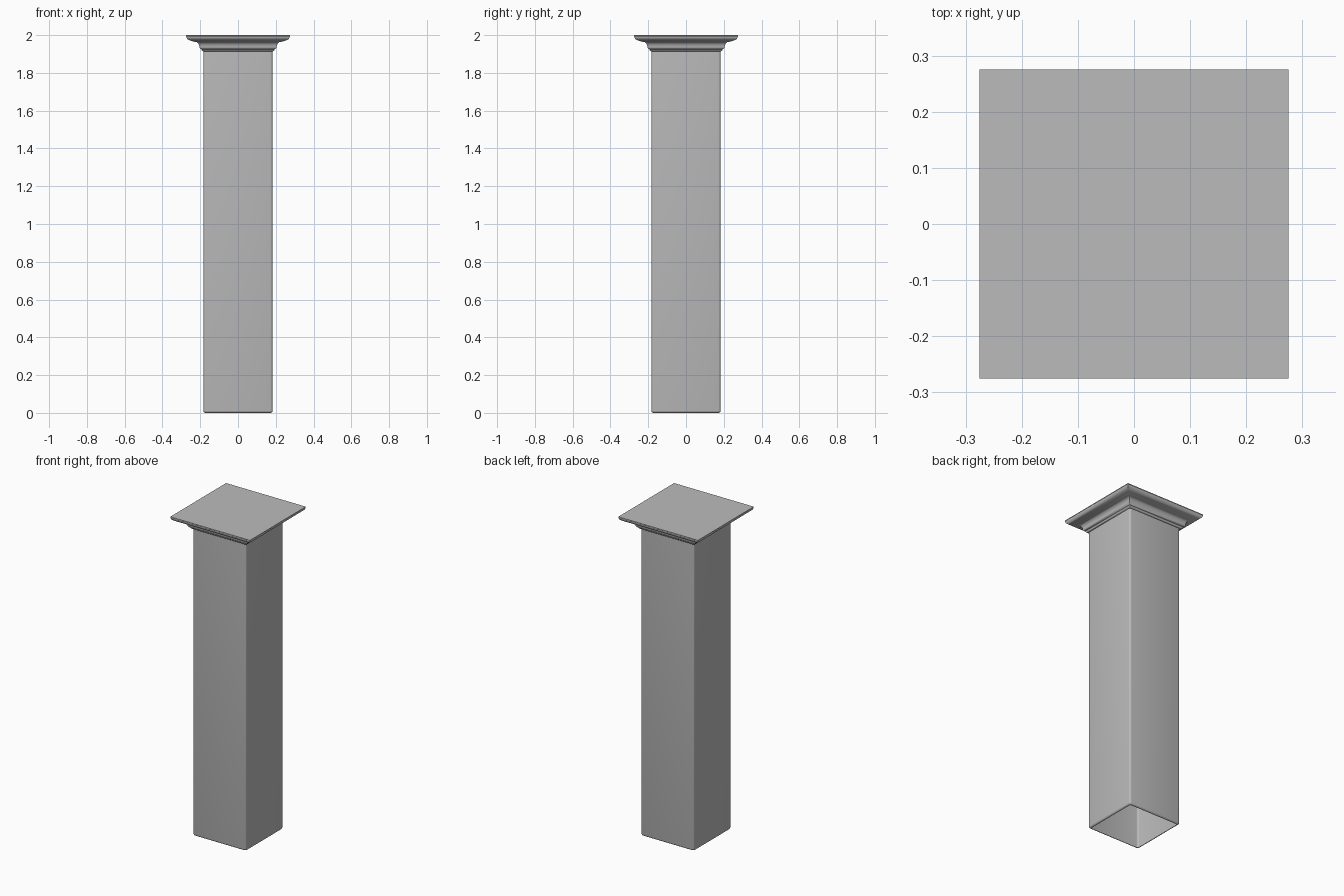
import bpy, bmesh, math

if "Cube" in bpy.data.objects:
    bpy.data.objects.remove(bpy.data.objects["Cube"], do_unlink=True)

stone = bpy.data.materials.new("grey_stone")
stone.use_nodes = True
GREY = (0.5, 0.5, 0.5, 1)
stone.diffuse_color = GREY
stone.node_tree.nodes["Principled BSDF"].inputs["Base Color"].default_value = GREY


def square_ring(half, radius, steps):
    """Square outline, counter-clockwise, with rounded corners when radius > 0."""
    if radius == 0:
        return [(half, half), (-half, half), (-half, -half), (half, -half)]
    c = half - radius
    points = []
    for corner in range(4):
        mid = math.pi / 2 * corner
        cx = c if corner in (0, 3) else -c
        cy = c if corner < 2 else -c
        for i in range(steps + 1):
            a = mid + math.pi / 2 * i / steps
            points.append((cx + radius * math.cos(a), cy + radius * math.sin(a)))
    return points


def loft_square(name, profile, radius=0, steps=4, cap_top=False):
    """Sweep a (half width, height) profile round a square plan."""
    bm = bmesh.new()
    rings = []
    for half, z in profile:
        rings.append([bm.verts.new((x, y, z)) for x, y in square_ring(half, radius, steps)])
    for low, high in zip(rings, rings[1:]):
        n = len(low)
        for i in range(n):
            j = (i + 1) % n
            bm.faces.new((low[i], low[j], high[j], high[i]))
    if cap_top:
        bm.faces.new(rings[-1])
    mesh = bpy.data.meshes.new(name)
    bm.to_mesh(mesh)
    bm.free()
    mesh.materials.append(stone)
    obj = bpy.data.objects.new(name, mesh)
    bpy.context.collection.objects.link(obj)
    bpy.ops.object.select_all(action="DESELECT")
    obj.select_set(True)
    bpy.context.view_layer.objects.active = obj
    bpy.ops.object.shade_smooth_by_angle(angle=math.radians(35))
    return obj


def arc(cx, cz, rx, rz, start, end, steps=6):
    """Elliptical arc of a moulding profile, angles in degrees."""
    angles = [math.radians(start + (end - start) * i / steps) for i in range(steps + 1)]
    return [(cx + rx * math.cos(a), cz + rz * math.sin(a)) for a in angles]


# Hollow shaft, open below, with a rounded foot and rounded corners
HALF, ROUND = 0.183, 0.011
foot = arc(HALF - ROUND, ROUND, ROUND, ROUND, -90, 0, 4)
loft_square("shaft", foot + [(HALF, 1.915)], radius=ROUND)

# Moulded capital: small bead, cove, fillet, ovolo and flat top
capital = [(HALF - 0.003, 1.912)]
capital += arc(0.183, 1.925, 0.011, 0.011, -90, 0, 4)
capital += [(0.199, 1.927)]
capital += arc(0.225, 1.934, 0.021, 0.03, 180, 90)
capital += [(0.236, 1.966)]
capital += arc(0.238, 1.993, 0.036, 0.024, -80, 0)
capital += [(0.275, 1.994), (0.275, 2.0)]
loft_square("capital", capital, cap_top=True)
